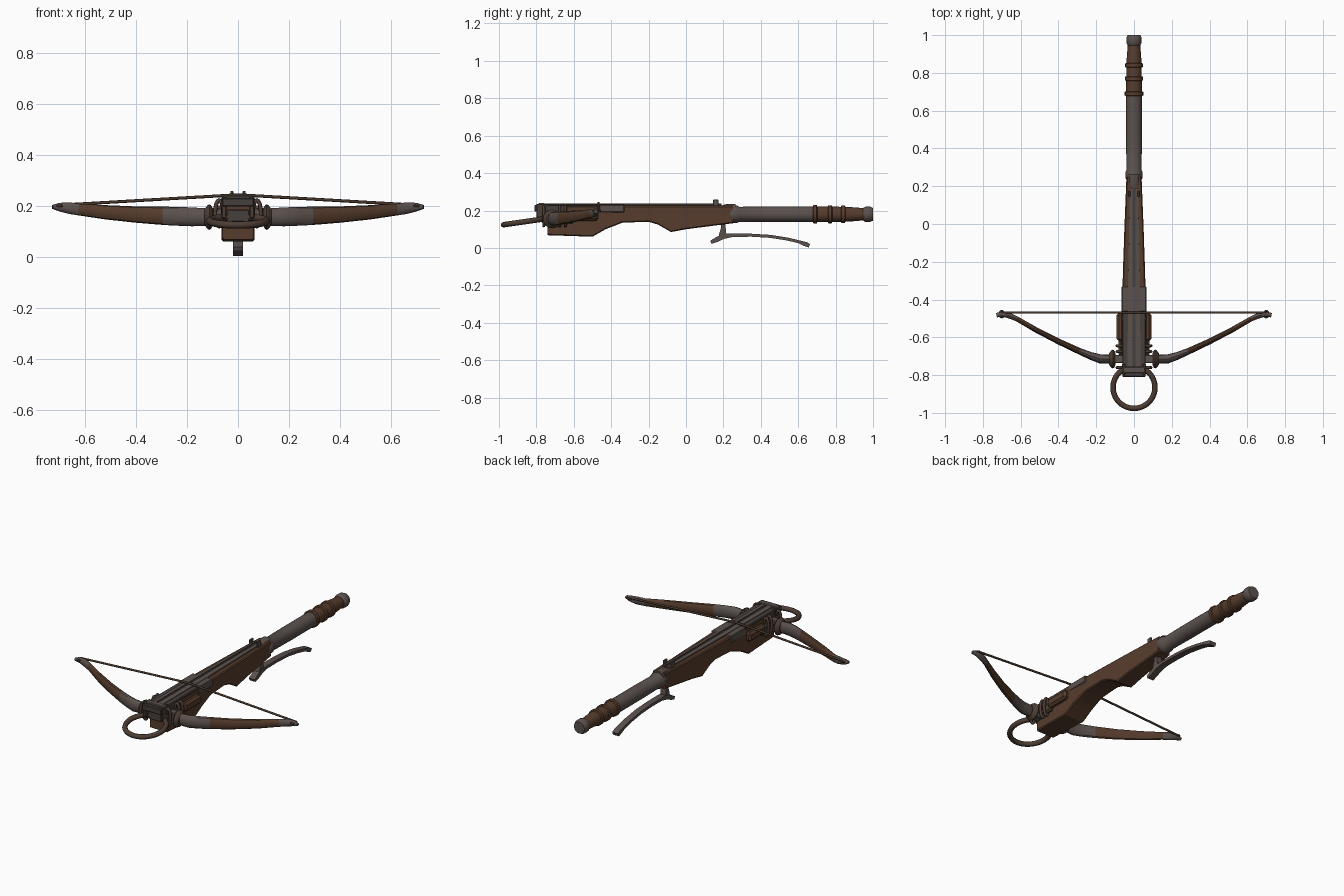
import bpy, bmesh, math
from mathutils import Vector

old = bpy.data.objects.get("Cube")
if old:
    bpy.data.objects.remove(old)


def material(name, rgb):
    m = bpy.data.materials.new(name)
    m.use_nodes = True
    m.diffuse_color = (*rgb, 1)
    bsdf = next(n for n in m.node_tree.nodes if n.type == 'BSDF_PRINCIPLED')
    bsdf.inputs["Base Color"].default_value = (*rgb, 1)
    return m


WOOD = material("dark wood", (0.095, 0.046, 0.026))
IRON = material("worn iron", (0.105, 0.083, 0.075))
DARK = material("dark iron", (0.062, 0.05, 0.045))
CORD = material("brown cord", (0.062, 0.038, 0.024))
RUST = material("rusted iron", (0.075, 0.048, 0.035))


def finish(name, bm, mats, smooth=35):
    bmesh.ops.recalc_face_normals(bm, faces=bm.faces)
    me = bpy.data.meshes.new(name)
    bm.to_mesh(me)
    bm.free()
    for m in mats:
        me.materials.append(m)
    ob = bpy.data.objects.new(name, me)
    bpy.context.collection.objects.link(ob)
    bpy.ops.object.select_all(action='DESELECT')
    ob.select_set(True)
    bpy.context.view_layer.objects.active = ob
    if smooth:
        bpy.ops.object.shade_smooth_by_angle(angle=math.radians(smooth))
    return ob


def loft(name, sections, mats, rule=None, smooth=35):
    """Skin closed sections of equal size; rule gives a material per face centre."""
    bm = bmesh.new()
    rings = [[bm.verts.new(p) for p in s] for s in sections]
    n = len(rings[0])
    for a, b in zip(rings, rings[1:]):
        for i in range(n):
            bm.faces.new((a[i], a[(i + 1) % n], b[(i + 1) % n], b[i]))
    bm.faces.new(rings[0])
    bm.faces.new(rings[-1])
    if rule:
        for f in bm.faces:
            f.material_index = rule(f.calc_center_median())
    return finish(name, bm, mats, smooth)


def box(name, x, y, z, mat, bevel=0.004):
    """Box from (min, max) ranges."""
    bm = bmesh.new()
    bmesh.ops.create_cube(bm, size=1)
    for v in bm.verts:
        v.co = [sum(r) / 2 + c * (r[1] - r[0]) for r, c in zip((x, y, z), v.co)]
    if bevel:
        bmesh.ops.bevel(bm, geom=bm.edges[:], offset=bevel, segments=1, affect='EDGES')
    return finish(name, bm, [mat], 0)


def lathe(name, profile, axis, origin, mats, rule=None, n=24):
    """Turn (distance, radius) pairs about the x or y axis."""
    o = Vector(origin)
    secs = []
    for d, r in profile:
        ring = []
        for i in range(n):
            a = 2 * math.pi * i / n
            c, s = r * math.cos(a), r * math.sin(a)
            ring.append(o + Vector((c, d, s) if axis == 'y' else (d, c, s)))
        secs.append(ring)
    return loft(name, secs, mats, rule)


def cord(name, points, radius, mat, closed=False):
    cu = bpy.data.curves.new(name, 'CURVE')
    cu.dimensions = '3D'
    cu.bevel_depth = radius
    cu.bevel_resolution = 2
    cu.use_fill_caps = True
    sp = cu.splines.new('POLY')
    sp.points.add(len(points) - 1)
    for p, co in zip(sp.points, points):
        p.co = (*co, 1)
    sp.use_cyclic_u = closed
    cu.materials.append(mat)
    ob = bpy.data.objects.new(name, cu)
    bpy.context.collection.objects.link(ob)


# Stock: (y, half width, bottom height)
stock = [(-.74, .06, .068), (-.5, .065, .06), (-.43, .064, .1), (-.34, .061, .135),
         (-.2, .057, .14), (-.15, .055, .125), (-.08, .053, .085), (0, .05, .1), (.25, .04, .132)]
secs = []
for y, w, b in stock:
    t, c = .226, .006
    secs.append([Vector((sx * x, y, z)) for sx, x, z in (
        (-1, w - c, b), (1, w - c, b), (1, w, b + c), (1, w, t - c),
        (1, w - c, t), (-1, w - c, t), (-1, w, t - c), (-1, w, b + c))])
loft("stock", secs, [WOOD], smooth=20)

# Top plates and the grooved rail
box("front_deck", (-.062, .062), (-.81, -.46), (.196, .23), DARK)
box("middle_deck", (-.066, .066), (-.465, -.33), (.19, .231), IRON)
box("groove_floor", (-.01, .01), (-.79, .19), (.222, .231), DARK, 0)
box("nose_bar", (-.06, .06), (-.79, -.755), (.224, .24), IRON)
for side, s in (("left", 1), ("right", -1)):
    secs = [[Vector((s * x, y, z)) for x, z in ((.007, .222), (w, .222), (w, .234), (.007, .238))]
            for y, w in ((-.77, .034), (-.33, .032), (.19, .022))]
    loft(side + "_rail", secs, [IRON], smooth=0)

# Rear housing and string catch
lathe("catch_housing", [(-.055, .008), (-.045, .025), (0, .038), (.05, .04)], 'y',
      (0, .215, .196), [IRON], n=16)
for s in (1, -1):
    box("catch_prong", sorted((s * .018, s * .03)), (.145, .175), (.222, .258), IRON, .003)

# Tubular handle with turned wooden grip and iron pommel
grip = [(.235, .041), (.245, .046), (.275, .046), (.285, .04), (.45, .042), (.675, .042)]
for y, r in ((.69, .042), (.77, .041), (.84, .04)):
    grip += [(y - .012, r), (y - .009, r + .007), (y + .009, r + .007), (y + .012, r)]
grip += [(.9, .037), (.945, .033), (.95, .036), (.96, .041), (.985, .041), (1, .034)]
lathe("handle", grip, 'y', (0, 0, .18), [IRON, WOOD], lambda c: int(.676 < c.y < .946))


# Trigger lever: strips swept in the side plane from (y, z, half thickness)
def strip(name, path, w):
    pts = [Vector((0, y, z)) for y, z, t in path]
    secs = []
    for i, p in enumerate(pts):
        d = (pts[min(i + 1, len(pts) - 1)] - pts[max(i - 1, 0)]).normalized()
        n = Vector((0, -d.z, d.y)) * path[i][2]
        x = Vector((w, 0, 0))
        secs.append([p + n + x, p + n - x, p - n - x, p - n + x])
    loft(name, secs, [IRON], smooth=30)


strip("trigger_lever", [(.133, .03, .009), (.165, .045, .013), (.2, .062, .014), (.25, .068, .009),
                        (.35, .068, .008), (.45, .062, .008), (.54, .048, .008),
                        (.6, .034, .008), (.64, .02, .012), (.66, .012, .01)], .019)
strip("trigger_stem", [(.195, .16, .012), (.2, .11, .012), (.197, .08, .018), (.195, .055, .022)], .017)

# Bow limbs: (x, y, z, half thickness, half height)
limb = [(.1, -.715, .155, .022, .033), (.18, -.714, .156, .024, .037), (.23, -.698, .158, .02, .037),
        (.29, -.673, .16, .017, .036), (.4, -.622, .165, .015, .032), (.52, -.56, .174, .014, .028),
        (.62, -.502, .184, .013, .023), (.66, -.485, .19, .015, .023), (.7, -.477, .194, .013, .017),
        (.728, -.483, .195, .012, .008)]
for side, s in (("left", 1), ("right", -1)):
    secs = []
    for i, (x, y, z, t, h) in enumerate(limb):
        a, b = limb[max(i - 1, 0)], limb[min(i + 1, len(limb) - 1)]
        d = Vector((b[0] - a[0], b[1] - a[1])).normalized()
        ring = []
        for k in range(12):
            q = 2 * math.pi * k / 12
            u, v = t * math.cos(q), h * math.sin(q)
            ring.append(Vector((s * (x - d.y * u), y + d.x * u, z + v)))
        secs.append(ring)
    loft(side + "_limb", secs, [IRON, WOOD], lambda c: int(.285 < abs(c.x) < .625))
    # Pointed collar where the limb meets the stock
    lathe(side + "_limb_collar", [(s * d, r) for d, r in
          ((.098, .032), (.106, .046), (.112, .05), (.12, .046), (.132, .03))],
          'x', (0, -.715, .155), [RUST], n=16)
    # Hook at the tip holding the string
    cord(side + "_string_loop", [(s * (.7 + .012 * math.cos(a)), -.477 + .018 * math.sin(a), .199)
         for a in [math.pi * k / 6 for k in range(12)]], .005, CORD, True)
    # Side cheek and lashings
    box(side + "_cheek", sorted((s * .055, s * .092)), (-.62, -.47), (.145, .2), WOOD, .012)
    box(side + "_cheek_foot", sorted((s * .055, s * .082)), (-.7, -.6), (.13, .185), RUST, .01)
    for y in (-.76, -.675, -.645):
        cord(side + "_lashing", [(s * (.074 + .016 * math.cos(a)), y, .17 + .052 * math.sin(a))
             for a in [math.pi * k / 8 for k in range(16)]], .008, RUST, True)
    box(side + "_nose_bracket", sorted((s * .045, s * .064)), (-.8, -.74), (.15, .236), RUST)

box("bow_bridge", (-.11, .11), (-.737, -.693), (.122, .19), IRON)

# Bow string
cord("bow_string", [(-.7, -.468, .202), (-.03, -.468, .241), (.03, -.468, .241), (.7, -.468, .202)],
     .006, CORD)

# Foot ring
ring = [(.111 * math.cos(a), -.865 + .111 * math.sin(a), .14 + .016 * math.sin(a))
        for a in [2 * math.pi * k / 40 for k in range(40)]]
cord("foot_ring", ring, .0145, RUST, True)
box("ring_mount", (-.045, .045), (-.775, -.735), (.135, .185), DARK)
